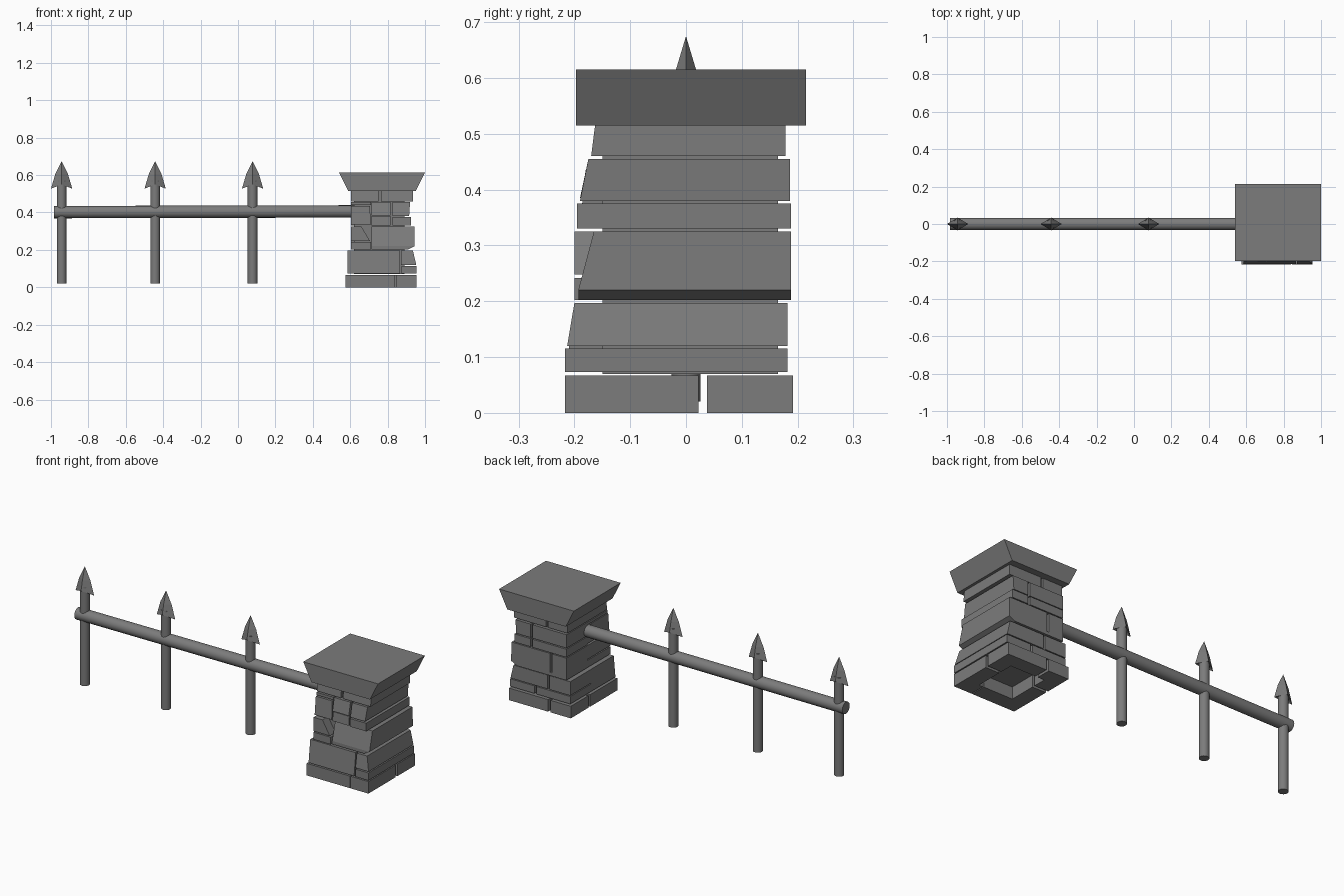
import bpy
import bmesh
from math import pi
from mathutils import Matrix, Vector

default_cube = bpy.data.objects.get("Cube")
if default_cube:
    bpy.data.objects.remove(default_cube, do_unlink=True)

GREY = (0.2, 0.2, 0.2, 1)
grey = bpy.data.materials.new("stone_and_iron_grey")
grey.use_nodes = True
grey.diffuse_color = GREY
grey.node_tree.nodes["Principled BSDF"].inputs["Base Color"].default_value = GREY


def make_object(name, bm):
    bmesh.ops.recalc_face_normals(bm, faces=bm.faces)
    mesh = bpy.data.meshes.new(name)
    bm.to_mesh(mesh)
    bm.free()
    mesh.materials.append(grey)
    obj = bpy.data.objects.new(name, mesh)
    bpy.context.collection.objects.link(obj)
    return obj


def block(name, z_range, bottom, top=None):
    """Box between two rectangles, each given as (x0, x1, y0, y1)."""
    bm = bmesh.new()
    rings = []
    for z, (x0, x1, y0, y1) in zip(z_range, (bottom, top or bottom)):
        corners = ((x0, y0), (x1, y0), (x1, y1), (x0, y1))
        rings.append([bm.verts.new((x, y, z)) for x, y in corners])
    low, high = rings
    bm.faces.new(low)
    bm.faces.new(high)
    for i in range(4):
        j = (i + 1) % 4
        bm.faces.new((low[i], low[j], high[j], high[i]))
    return make_object(name, bm)


def rod(name, start, end, radius):
    """Round bar between two points."""
    start, end = Vector(start), Vector(end)
    axis = end - start
    turn = axis.to_track_quat("Z", "Y").to_matrix().to_4x4()
    bm = bmesh.new()
    bmesh.ops.create_cone(bm, cap_ends=True, segments=16, radius1=radius,
                          radius2=radius, depth=axis.length,
                          matrix=Matrix.Translation((start + end) / 2) @ turn)
    obj = make_object(name, bm)
    bpy.ops.object.select_all(action="DESELECT")
    obj.select_set(True)
    bpy.context.view_layer.objects.active = obj
    bpy.ops.object.shade_smooth_by_angle(angle=pi / 5)
    return obj


def spearhead(name, x):
    """Four-sided barbed point: ridges front and back, barbs hanging at the sides."""
    bm = bmesh.new()
    tip = bm.verts.new((x, 0, 0.675))
    socket = bm.verts.new((x, 0, 0.56))

    def ring(width, depth, barb_z, ridge_z):
        return [bm.verts.new(p) for p in (
            (x + width, 0, barb_z), (x, depth, ridge_z),
            (x - width, 0, barb_z), (x, -depth, ridge_z))]

    upper = ring(0.034, 0.021, 0.605, 0.605)
    lower = ring(0.057, 0.034, 0.527, 0.55)
    for i in range(4):
        j = (i + 1) % 4
        bm.faces.new((tip, upper[i], upper[j]))
        bm.faces.new((upper[i], lower[i], lower[j], upper[j]))
        bm.faces.new((socket, lower[j], lower[i]))
    return make_object(name, bm)


# Pillar core, seen only in the joints
block("pillar_core", (0.07, 0.53), (0.62, 0.89, -0.15, 0.165))

# Base course: a hollow ring of stones
BASE = (0, 0.067)
block("base_front_stone_left", BASE, (0.845, 0.955, -0.217, -0.13))
block("base_front_stone_right", BASE, (0.575, 0.84, -0.217, -0.13))
block("base_back_stone_left", BASE, (0.715, 0.955, 0.11, 0.192))
block("base_back_stone_right", BASE, (0.575, 0.7, 0.11, 0.192))
for side, x0, x1 in (("left", 0.87, 0.955), ("right", 0.575, 0.66)):
    block(f"base_{side}_stone_front", BASE, (x0, x1, -0.13, 0.022))
    block(f"base_{side}_stone_back", BASE, (x0, x1, 0.038, 0.11))

# Front stones: x range, right end at the top, z range, front face at bottom and top
front_stones = (
    (0.585, 0.865, 0.865, 0.073, 0.197, -0.215, -0.2),
    (0.875, 0.955, 0.955, 0.073, 0.115, -0.217, -0.217),
    (0.872, 0.953, 0.935, 0.12, 0.197, -0.213, -0.2),
    (0.605, 0.71, 0.71, 0.202, 0.242, -0.2, -0.2),
    (0.605, 0.705, 0.66, 0.248, 0.325, -0.2, -0.2),
    (0.715, 0.945, 0.943, 0.22, 0.325, -0.193, -0.165),
    (0.605, 0.71, 0.705, 0.335, 0.435, -0.19, -0.18),
    (0.715, 0.815, 0.815, 0.33, 0.38, -0.19, -0.185),
    (0.825, 0.925, 0.925, 0.33, 0.375, -0.195, -0.195),
    (0.605, 0.71, 0.71, 0.44, 0.455, -0.175, -0.175),
    (0.715, 0.815, 0.815, 0.385, 0.455, -0.19, -0.175),
    (0.825, 0.915, 0.92, 0.38, 0.455, -0.19, -0.175),
    (0.605, 0.752, 0.752, 0.46, 0.515, -0.17, -0.163),
    (0.765, 0.935, 0.935, 0.46, 0.515, -0.17, -0.163),
)
for n, (x0, x1, x1_top, z0, z1, y, y_top) in enumerate(front_stones):
    block(f"front_stone_{n}", (z0, z1), (x0, x1, y, 0), (x0, x1_top, y_top, 0))

# Back courses: z range, outer x range, left end at the top, back face, joint
back_courses = (
    (0.073, 0.115, 0.585, 0.955, 0.955, 0.182, 0.8),
    (0.12, 0.197, 0.585, 0.953, 0.935, 0.182, 0.72),
    (0.22, 0.325, 0.605, 0.945, 0.943, 0.188, 0.7),
    (0.33, 0.375, 0.605, 0.925, 0.925, 0.188, 0.82),
    (0.38, 0.455, 0.605, 0.915, 0.92, 0.186, 0.82),
    (0.46, 0.515, 0.605, 0.935, 0.935, 0.178, 0.73),
)
for n, (z0, z1, x0, x1, x1_top, y, joint) in enumerate(back_courses):
    block(f"back_stone_right_{n}", (z0, z1), (x0, joint - 0.006, 0, y))
    block(f"back_stone_left_{n}", (z0, z1), (joint + 0.006, x1, 0, y),
          (joint + 0.006, x1_top, 0, y))

# Chamfered underside of the bulging middle course
block("bulge_underside", (0.202, 0.22), (0.715, 0.91, -0.193, 0.188),
      (0.715, 0.945, -0.193, 0.188))
block("bulge_underside_back", (0.202, 0.22), (0.605, 0.715, 0, 0.188))

# Cap stone, flared to the sides only
block("pillar_cap", (0.515, 0.615), (0.59, 0.95, -0.197, 0.215),
      (0.54, 1, -0.197, 0.215))

# Iron fence
rod("fence_rail", (-0.985, 0, 0.402), (0.64, 0, 0.406), 0.033)
for n, x in enumerate((-0.943, -0.443, 0.078)):
    rod(f"fence_post_{n}", (x, 0, 0.02), (x, 0, 0.57), 0.026)
    spearhead(f"fence_spearhead_{n}", x)
